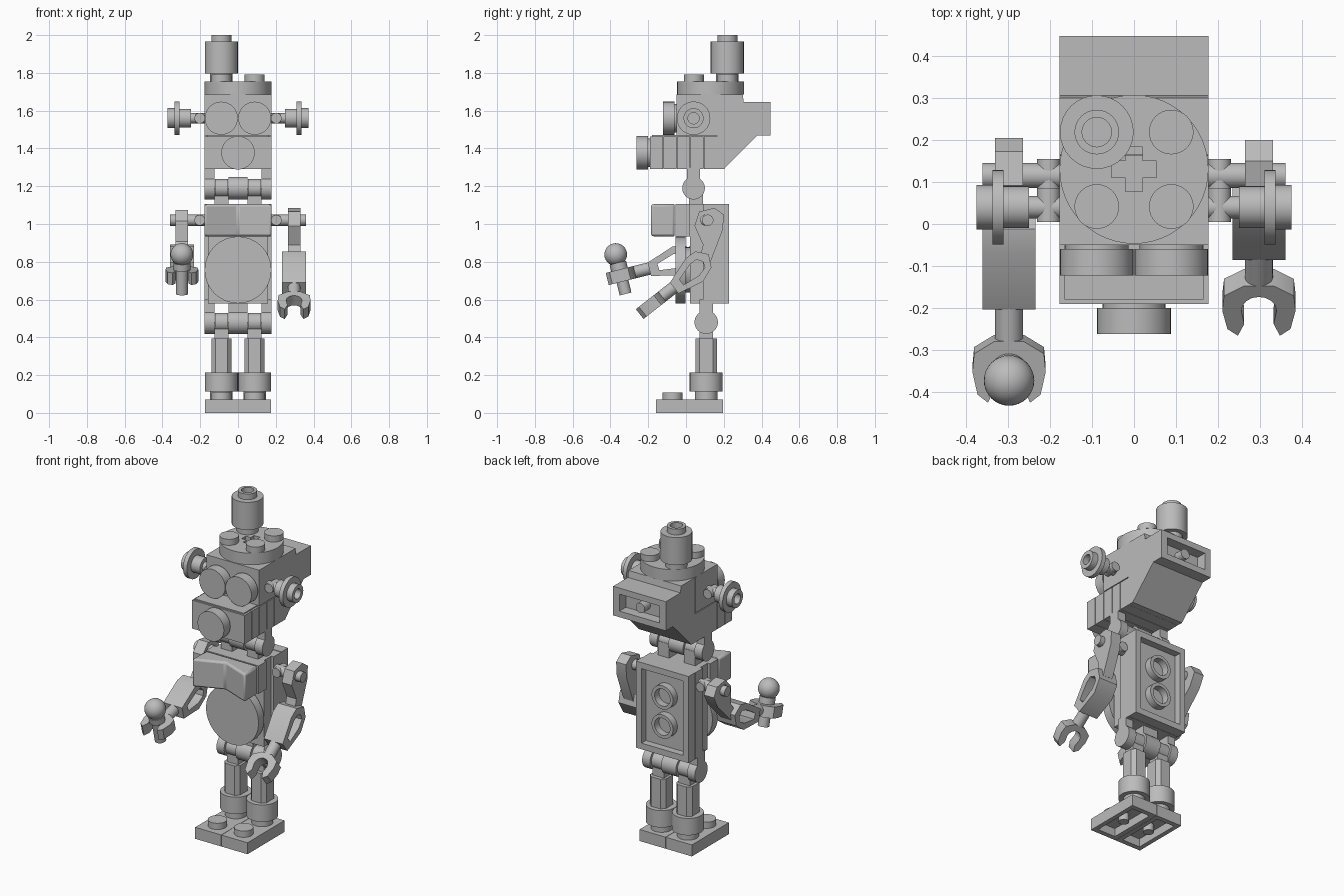
import bpy, bmesh, math
from mathutils import Matrix, Vector

cube = bpy.data.objects.get("Cube")
if cube:
    bpy.data.objects.remove(cube, do_unlink=True)

GREY = bpy.data.materials.new("plain_grey")
GREY.use_nodes = True
GREY.diffuse_color = (0.5, 0.5, 0.5, 1)
GREY.node_tree.nodes["Principled BSDF"].inputs["Base Color"].default_value = (0.5, 0.5, 0.5, 1)

W = 0.177          # one module
H = W / 2
T = 0.07           # plate thickness
STUD = 0.053


def frame(u, v, origin=(0, 0, 0)):
    """Matrix whose local x, y, z are u, v and u cross v."""
    u, v = Vector(u), Vector(v)
    m = Matrix((u, v, u.cross(v))).transposed().to_4x4()
    m.translation = origin
    return m


# "front" extrudes towards the front, so its distances are -y
AXES = {"x": frame((0, 1, 0), (0, 0, 1)),
        "front": frame((1, 0, 0), (0, 0, 1)),
        "z": Matrix()}


def finish(name, mesh, matrix):
    bm = bmesh.new()
    bm.from_mesh(mesh)
    bmesh.ops.remove_doubles(bm, verts=bm.verts, dist=0.0002)
    bmesh.ops.recalc_face_normals(bm, faces=bm.faces)
    bm.to_mesh(mesh)
    bm.free()
    mesh.transform(matrix)
    mesh.materials.clear()
    mesh.materials.append(GREY)
    ob = bpy.data.objects.new(name, mesh)
    bpy.context.collection.objects.link(ob)
    bpy.ops.object.select_all(action="DESELECT")
    ob.select_set(True)
    bpy.context.view_layer.objects.active = ob
    bpy.ops.object.shade_smooth_by_angle(angle=math.radians(35))
    return ob


def prism(name, loops, lo, hi, axis="z", place=Matrix()):
    """Extrude an outline, with any inner loops as holes, from lo to hi."""
    curve = bpy.data.curves.new(name, "CURVE")
    curve.dimensions, curve.fill_mode = "2D", "BOTH"
    curve.extrude = (hi - lo) / 2
    for pts in loops:
        s = curve.splines.new("POLY")
        s.points.add(len(pts) - 1)
        for p, (a, b) in zip(s.points, pts):
            p.co = (a, b, 0, 1)
        s.use_cyclic_u = True
    temp = bpy.data.objects.new("temp", curve)
    bpy.context.collection.objects.link(temp)
    mesh = bpy.data.meshes.new_from_object(temp)
    bpy.data.objects.remove(temp)
    base = axis if isinstance(axis, Matrix) else AXES[axis]
    return finish(name, mesh, place @ base @ Matrix.Translation((0, 0, (lo + hi) / 2)))


def rect(a0, a1, b0, b1):
    return [(a0, b0), (a1, b0), (a1, b1), (a0, b1)]


def circle(a, b, r, n=32):
    return [(a + r * math.cos(i * math.tau / n), b + r * math.sin(i * math.tau / n)) for i in range(n)]


def box(name, x, y, z):
    return prism(name, [rect(*x, *y)], *z)


def disc(name, a, b, r, lo, hi, axis="z", hole=0, place=Matrix()):
    loops = [circle(a, b, r)] + ([circle(a, b, hole)] if hole else [])
    return prism(name, loops, lo, hi, axis, place)


SIDES = (("left", 1), ("right", -1))

# Feet and legs
LEG_Y = 0.107
for side, s in SIDES:
    x = s * H
    tile = rect(x - H + 0.001, x + H - 0.001, -0.16, 0.195)
    prism(side + "_foot_rim", [tile, rect(x - 0.06, x + 0.06, -0.13, 0.165)], 0, 0.05)
    prism(side + "_foot_top", [tile], 0.05, T)
    disc(side + "_foot_pin", x, 0.018, 0.03, 0.005, 0.05)
    disc(side + "_toe_stud", x, -0.071, STUD, T, 0.108)
    disc(side + "_ankle", x, LEG_Y, 0.06, T, 0.112)
    disc(side + "_shin_cuff", x, LEG_Y, H - 0.001, 0.112, 0.215)
    shin = [(x + a * 0.053, LEG_Y + b * 0.058) for a, b in
            ((-1, -.6), (-.6, -1), (.6, -1), (1, -.6), (1, .6), (.6, 1), (-.6, 1), (-1, .6))]
    prism(side + "_shin", [shin], 0.215, 0.395)
    lo, hi = sorted((s * 0.05, s * 0.125))
    box(side + "_hip_finger", (lo, hi), (LEG_Y - 0.035, LEG_Y + 0.035), (0.39, 0.48))
    box(side + "_neck_finger", (lo, hi), (0.015, 0.09), (1.1, 1.19))


def hinge(name, y, z, r, post_lo, post_hi, fingers):
    """Interlocking hinge knuckles along x, with posts on the listed spans."""
    for i, (a, b) in enumerate(((-W, -0.125), (-0.05, 0.05), (0.125, W))):
        disc(f"{name}_knuckle_{i}", y, z, r, a, b, "x")
        if i in fingers:
            box(f"{name}_post_{i}", (a, b), (y - 0.035, y + 0.035), (post_lo, post_hi))
    for i, (a, b) in enumerate(((-0.123, -0.052), (0.052, 0.123))):
        disc(f"{name}_inner_knuckle_{i}", y, z, r * 0.8, a, b, "x")


hinge("hip", LEG_Y, 0.48, 0.062, 0.48, 0.6, (0, 1, 2))
hinge("neck", 0.04, 1.19, 0.06, 1.19, 1.3, (0, 2))

# Torso
BX = (-W, W)
box("torso_core", BX, (0.09, 0.163), (0.58, 1.105))
box("torso_middle", (-0.16, 0.16), (0.02, 0.09), (0.58, 1.105))
disc("belly_disc", 0, 0.757, W, 0.002, 0.055, "front")
disc("belly_spacer", 0, 0.757, 0.12, -0.02, 0.002, "front")
box("chest_plate", BX, (-0.055, 0.02), (0.935, 1.105))
chest = prism("chest_wedge", [[(-W, -0.06), (-W, -0.19), (0, -0.12), (W, -0.19), (W, -0.06)]], 0.935, 1.105)
bev = chest.modifiers.new("soft_edges", "BEVEL")
bev.width, bev.segments, bev.limit_method = 0.012, 2, "ANGLE"

# Back panel, hollow to the rear with two tubes
back = rect(-W, W, 0.58, 1.107)
prism("back_panel_rim", [back, rect(-0.14, 0.14, 0.617, 1.07)], -0.228, -0.185, "front")
prism("back_panel", [back], -0.185, -0.165, "front")
for z in (0.755, 0.932):
    disc("back_tube", 0, z, 0.072, -0.228, -0.185, "front", hole=0.052)

# Snout and head
for i in range(5):
    y = -0.19 + i * 0.0715
    box(f"snout_plate_{i}", BX, (y, y + 0.068), (1.29, 1.463))
box("snout_core", (-0.165, 0.165), (-0.18, 0.17), (1.3, 1.47))
disc("nose", 0, 1.377, H, 0.2, 0.262, "front")
disc("nose_stud", 0, 1.377, 0.075, 0.185, 0.2, "front")
box("head_block", BX, (-0.05, 0.163), (1.468, 1.685))
for side, s in SIDES:
    disc(side + "_eye", s * H, 1.56, H - 0.001, 0.06, 0.122, "front")
    disc(side + "_eye_back", s * H, 1.56, 0.075, 0.045, 0.06, "front")
prism("head_rear_slope", [[(0.165, 1.29), (0.2, 1.29), (0.378, 1.468), (0.385, 1.468), (0.385, 1.645),
                           (0.306, 1.645), (0.3, 1.685), (0.165, 1.685)]], -W, W, "x")
prism("head_rear_rim", [rect(-W, W, 1.468, 1.645), rect(-0.135, 0.135, 1.505, 1.608)], -0.447, -0.385, "front")
disc("head_rear_pin", 0, 1.557, 0.03, -0.44, -0.385, "front")

# Crown plate with cross-shaped hole and studs
CY = 0.13
a, b = 0.053, 0.02
cross = [(a, -b), (a, b), (b, b), (b, a), (-b, a), (-b, b), (-a, b), (-a, -b), (-b, -b), (-b, -a), (b, -a), (b, -b)]
prism("crown_plate", [circle(0, CY, W, 48), [(x, CY + y) for x, y in cross]], 1.685, 1.755)
for sx, sy in ((-1, -1), (1, -1), (1, 1)):
    disc("crown_stud", sx * H, CY + sy * H, STUD, 1.755, 1.792)

# Hat
HX, HY = -H, CY + H
disc("hat_base", HX, HY, 0.06, 1.755, 1.797)
disc("hat", HX, HY, H - 0.001, 1.797, 1.965)
disc("hat_stud", HX, HY, STUD, 1.965, 2.0, hole=0.035)

# Ears and shoulder bars
for side, s in SIDES:
    for part, r, lo, hi, hole in (("bar", 0.027, 0.17, 0.26, 0), ("hub", 0.05, 0.25, 0.31, 0),
                                  ("flange", H, 0.31, 0.336, 0), ("cap", 0.053, 0.336, 0.374, 0.03)):
        lo, hi = sorted((s * lo, s * hi))
        disc(f"{side}_ear_{part}", 0.04, 1.56, r, lo, hi, "x", hole)
    for part, y, z in (("ear", 0.045, 1.56), ("shoulder", 0.115, 1.02)):
        disc(f"{side}_{part}_clip", s * 0.203, z, 0.028, -y - 0.04, -y + 0.04, "front")
    lo, hi = sorted((s * 0.17, s * 0.36))
    disc(side + "_shoulder_bar", 0.115, 1.02, 0.03, lo, hi, "x")

# Arms, drawn hanging and then swung about the shoulder
SHOULDER = Vector((0, 0.105, 1.02))
ang = math.radians(38)
ALONG = Vector((0, -math.cos(ang), -math.sin(ang)))
WRIST = Vector((0, -0.06, 0.668))


def arm(side, x, swing):
    place = (Matrix.Translation(SHOULDER + Vector((x, 0, 0))) @ Matrix.Rotation(math.radians(swing), 4, "X")
             @ Matrix.Translation(-SHOULDER))
    upper = [(0.07, 1.065), (0.15, 1.085), (0.2, 1.05), (0.195, 0.97), (0.13, 0.8), (0.07, 0.81), (0.09, 0.89), (0.045, 0.99)]
    prism(side + "_upper_arm", [upper, circle(0.105, 1.02, 0.028, 16)], -0.033, 0.033, "x", place)
    elbow = [(-0.085, 0.69), (0, 0.82), (0.05, 0.855), (0.12, 0.84), (0.135, 0.77), (0.09, 0.695), (-0.04, 0.632)]
    hole = [(-0.035, 0.705), (0.02, 0.785), (0.055, 0.812), (0.09, 0.8), (0.1, 0.77), (0.07, 0.728), (-0.012, 0.678)]
    prism(side + "_elbow_frame", [elbow, hole], -0.063, 0.063, "x", place)
    rod = frame((1, 0, 0), Vector((1, 0, 0)).cross(-ALONG), WRIST)
    disc(side + "_forearm", 0, 0, 0.033, -0.02, 0.11, rod, place=place)
    # Open claw
    arc = [(0.042 * math.cos(t), 0.16 - 0.042 * math.sin(t)) for t in [i * math.pi / 8 for i in range(9)]]
    claw = [(-0.035, 0.2), (-0.05, 0.235), (-0.075, 0.215), (-0.087, 0.16), (-0.083, 0.115), (-0.035, 0.085),
            (0.035, 0.085), (0.083, 0.115), (0.087, 0.16), (0.075, 0.215), (0.05, 0.235), (0.035, 0.2)] + arc
    prism(side + "_claw", [claw], -0.033, 0.033, frame((1, 0, 0), ALONG, WRIST), place)
    return place


arm("left", 0.297, 0)
place = arm("right", -0.297, -24)

# Ball-topped handle held in the right claw
grip = place @ frame((1, 0, 0), -ALONG, WRIST + ALONG * 0.16)
if grip.col[2].z < 0:
    grip = grip @ Matrix.Rotation(math.pi, 4, "X")
disc("handle_rod", 0, 0, 0.032, -0.1, 0.09, grip)
disc("handle_collar", 0, 0, 0.045, 0.033, 0.07, grip)
bm = bmesh.new()
bmesh.ops.create_uvsphere(bm, u_segments=32, v_segments=16, radius=0.06)
ball = bpy.data.meshes.new("handle_ball")
bm.to_mesh(ball)
bm.free()
finish("handle_ball", ball, grip @ Matrix.Translation((0, 0, 0.115)))
